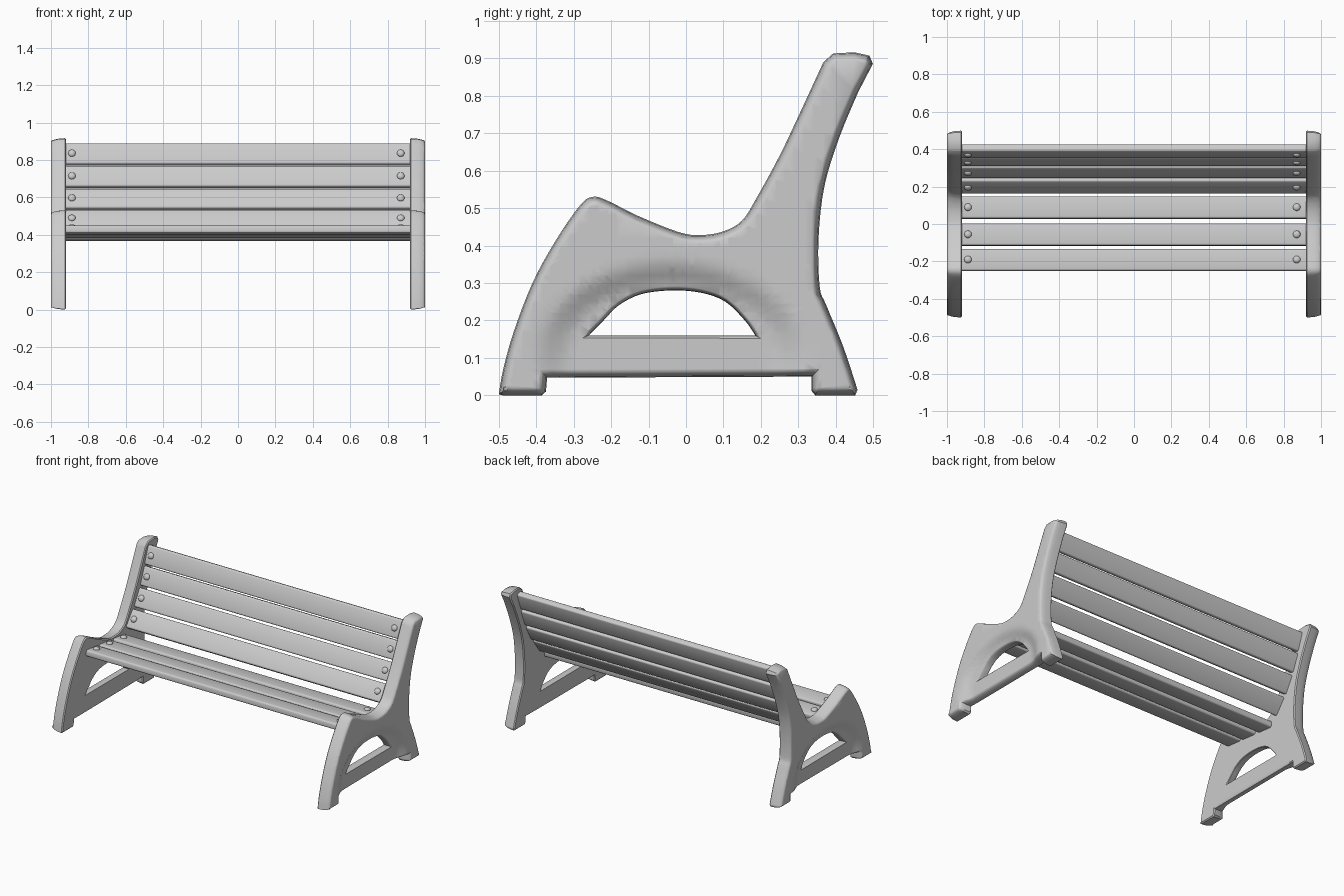
import bpy, bmesh, math
from mathutils import Vector, Matrix

if "Cube" in bpy.data.objects:
    bpy.data.objects.remove(bpy.data.objects["Cube"])


def smooth(pts, closed=False, n=4):
    """Catmull-Rom sampling of a short 2D point list."""
    pts = [Vector(p) for p in pts]
    out = []
    for i in range(len(pts) - 1):
        a, b, c, d = pts[max(i - 1, 0)], pts[i], pts[i + 1], pts[min(i + 2, len(pts) - 1)]
        for k in range(n):
            t = k / n
            out.append(0.5 * (2 * b + (c - a) * t + (2 * a - 5 * b + 4 * c - d) * t * t
                              + (3 * b - a - 3 * c + d) * t ** 3))
    return out + [pts[-1]]


def offset(loop, dist):
    """Move a loop sideways to its right by dist (mitred)."""
    res = []
    for i, p in enumerate(loop):
        e1 = (p - loop[i - 1]).normalized()
        e2 = (loop[(i + 1) % len(loop)] - p).normalized()
        n1, n2 = Vector((e1.y, -e1.x)), Vector((e2.y, -e2.x))
        m = (n1 + n2).normalized()
        res.append(p + m * dist / max(m.dot(n1), 0.6))
    return res


# Side panel outline in (y, z), clockwise: curved edge, then the square feet
outline = smooth([(-.5, .003), (-.488, .07), (-.46, .17), (-.41, .30), (-.35, .41), (-.285, .505),
                  (-.25, .53), (-.21, .52), (-.13, .48), (-.02, .436), (.04, .428), (.10, .438),
                  (.15, .467), (.19, .53), (.25, .64), (.30, .745), (.367, .89)])
outline += [Vector(p) for p in [(.393, .913), (.45, .916), (.49, .907), (.499, .885)]]
outline += smooth([(.46, .81), (.41, .69), (.37, .56), (.354, .42), (.357, .29), (.375, .24),
                   (.42, .13), (.458, .015)])
outline += [Vector(p) for p in [(.452, 0), (.345, 0), (.335, .012), (.335, .05),
                                (-.371, .047), (-.374, .01), (-.385, 0), (-.49, 0)]]
# Arched opening, counter-clockwise
hole = smooth([(.185, .16), (.157, .20), (.105, .25), (.04, .274), (-.04, .28), (-.12, .27),
               (-.18, .24), (-.22, .20), (-.26, .16)])


def side_panel():
    bm = bmesh.new()
    rings = [(.92, .006), (.926, 0), (.965, .003), (.985, .008), (.996, .013), (1.0, .02)]
    ends = [[], []]
    for loop, k in ((outline, 1), (hole, .5)):
        prev = None
        for j, (x, d) in enumerate(rings):
            if loop is outline:
                d = min(d, .02)
            vs = [bm.verts.new((x, p.x, p.y)) for p in offset(loop, d * k)]
            if prev:
                for i in range(len(vs)):
                    m = (i + 1) % len(vs)
                    bm.faces.new((prev[i], prev[m], vs[m], vs[i]))
            if j in (0, len(rings) - 1):
                for i in range(len(vs)):
                    e = bm.edges.get((vs[i - 1], vs[i])) or bm.edges.new((vs[i - 1], vs[i]))
                    ends[j > 0].append(e)
            prev = vs
    for edges, nx in zip(ends, (-1, 1)):
        bmesh.ops.triangle_fill(bm, use_beauty=True, edges=edges, normal=(nx, 0, 0))
    # Grid cuts let the outer face dish in around arch and rung
    cuts = [((0, 1, 0), (0, -.46 + .025 * i, 0)) for i in range(35)]
    cuts += [((0, 0, 1), (0, 0, .02 + .025 * i)) for i in range(17)]
    for no, co in cuts:
        bmesh.ops.bisect_plane(bm, geom=bm.verts[:] + bm.edges[:] + bm.faces[:], dist=1e-5,
                               plane_co=co, plane_no=no)
    for v in bm.verts:
        e = math.hypot((v.co.y + .04) / .27, (v.co.z - .10) / .19)
        t = max(0, min(1, (1.38 - e) / .4))
        v.co.x = .92 + (v.co.x - .92) * (1 - .4 * t * t * (3 - 2 * t))
    bmesh.ops.recalc_face_normals(bm, faces=bm.faces[:])
    return finish(bm, "side_panels", mirror=True, angle=40)


def finish(bm, name, mirror=False, angle=35):
    me = bpy.data.meshes.new(name)
    bm.to_mesh(me)
    bm.free()
    ob = bpy.data.objects.new(name, me)
    bpy.context.collection.objects.link(ob)
    if mirror:
        ob.modifiers.new("mirror", 'MIRROR')
    bpy.ops.object.select_all(action='DESELECT')
    ob.select_set(True)
    bpy.context.view_layer.objects.active = ob
    bpy.ops.object.shade_smooth_by_angle(angle=math.radians(angle))
    return ob


def slat(name, y, z, tilt, length=.118, thick=.04):
    """Board whose visible face is centred on (y, z), with domed screws at both ends."""
    frame = Matrix.Translation((0, y, z)) @ Matrix.Rotation(math.radians(tilt), 4, 'X')
    bm = bmesh.new()
    bmesh.ops.create_cube(bm, size=1, matrix=frame @ Matrix.Translation((0, 0, -thick / 2))
                          @ Matrix.Diagonal((1.84, length, thick, 1)))
    long_edges = [e for e in bm.edges if abs(e.verts[0].co.x - e.verts[1].co.x) > 1]
    bmesh.ops.bevel(bm, geom=long_edges, offset=.01, segments=3, profile=.5, affect='EDGES')
    finish(bm, name)
    bm = bmesh.new()
    for x in (-.888, .87):
        bmesh.ops.create_uvsphere(bm, u_segments=16, v_segments=10, radius=1,
                                  matrix=frame @ Matrix.Translation((x, 0, 0))
                                  @ Matrix.Diagonal((.02, .02, .013, 1)))
    finish(bm, name + "_screws", angle=60)


side_panel()

# Seat boards, leaning slightly back
for i, y in enumerate((-.19, -.055, .09)):
    slat(f"seat_slat_{i + 1}", y, .443 - .113 * (y + .19), -6.4)

# Backrest boards following the curved panel
for i, (y, z, lean) in enumerate([(.195, .49, 37), (.272, .597, 29), (.328, .715, 22), (.37, .836, 20)]):
    slat(f"back_slat_{i + 1}", y, z, 90 - lean)
